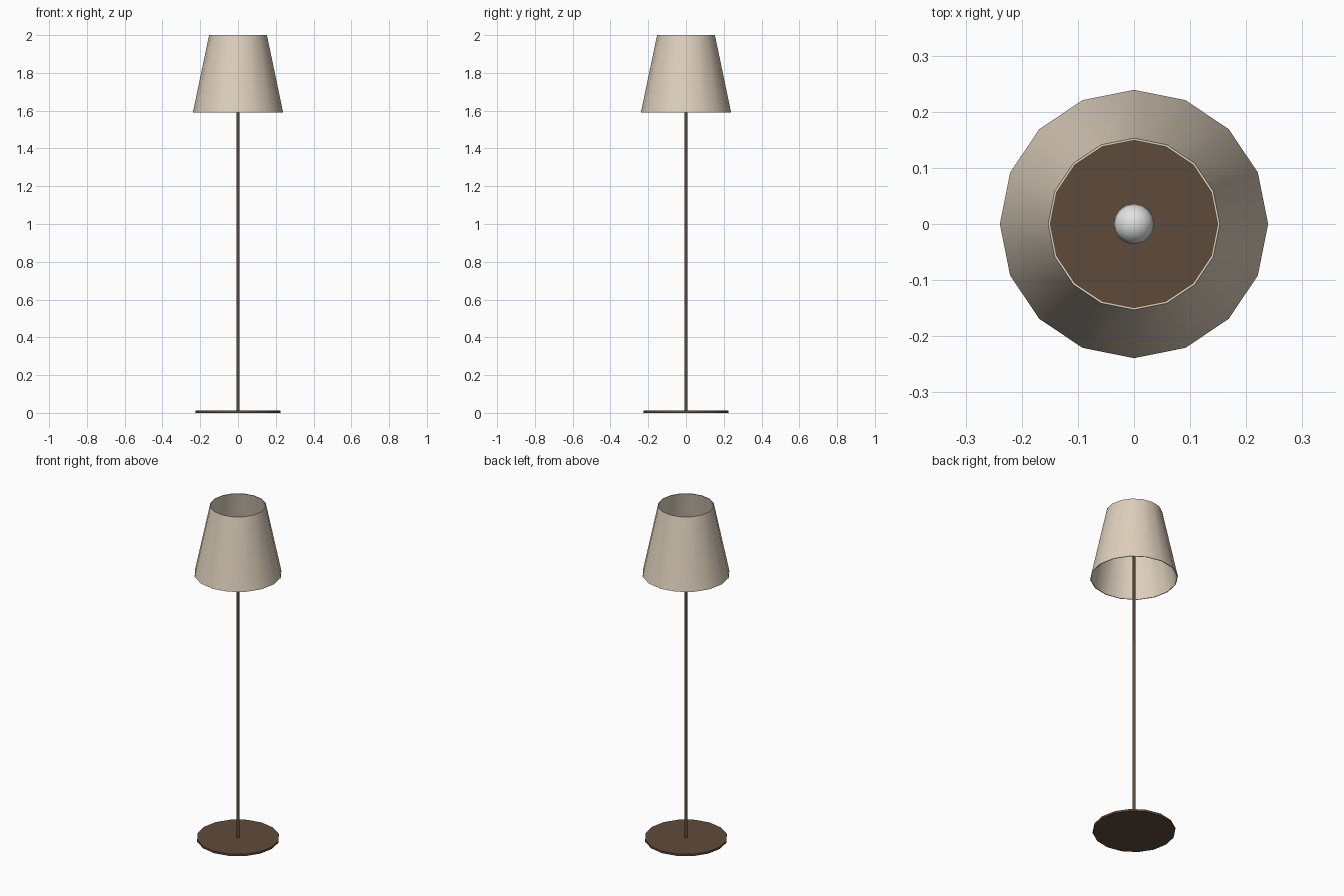
import bpy, math

if "Cube" in bpy.data.objects:
    bpy.data.objects.remove(bpy.data.objects["Cube"])


def material(name, srgb):
    m = bpy.data.materials.new(name)
    lin = [((c / 255 + 0.055) / 1.055) ** 2.4 for c in srgb]
    m.diffuse_color = (*lin, 1)
    m.use_nodes = True
    m.node_tree.nodes["Principled BSDF"].inputs["Base Color"].default_value = m.diffuse_color
    return m


def lathe(name, profile, mat, sides=16, closed=False, angle=40):
    """Revolve (radius, z) points round the z axis; radius 0 makes a pole."""
    verts, rings, faces = [], [], []
    for r, z in profile:
        n = sides if r > 0 else 1
        start = len(verts)
        for i in range(n):
            a = math.tau * i / sides
            verts.append((r * math.cos(a), r * math.sin(a), z))
        rings.append([start + i % n for i in range(sides)])
    pairs = list(zip(rings, rings[1:]))
    if closed:
        pairs.append((rings[-1], rings[0]))
    for a, b in pairs:
        for i in range(sides):
            j = (i + 1) % sides
            faces.append(list(dict.fromkeys((a[i], a[j], b[j], b[i]))))
    mesh = bpy.data.meshes.new(name)
    mesh.from_pydata(verts, [], faces)
    mesh.materials.append(mat)
    obj = bpy.data.objects.new(name, mesh)
    bpy.context.collection.objects.link(obj)
    bpy.ops.object.select_all(action='DESELECT')
    obj.select_set(True)
    bpy.context.view_layer.objects.active = obj
    bpy.ops.object.shade_smooth_by_angle(angle=math.radians(angle))
    return obj


brown = material("dark brown metal", (95, 75, 59))
linen = material("beige fabric", (222, 208, 189))
white = material("bulb white", (226, 226, 226))

# Flat round foot
lathe("base", [(0, 0), (0.225, 0), (0.225, 0.012), (0, 0.012)], brown)

# Two-section stem, slightly slimmer above the joint
lathe("pole", [(0, 0.01), (0.009, 0.01), (0.009, 1.19), (0.0075, 1.19),
               (0.0075, 1.75), (0, 1.75)], brown, 12)

# Lamp holder
lathe("socket", [(0, 1.74), (0.018, 1.74), (0.018, 1.79), (0, 1.79)], brown, 12)

# Round bulb
arc = [math.pi * i / 10 for i in range(11)]
lathe("bulb", [(0.036 * math.sin(t) if 0 < i < 10 else 0, 1.815 - 0.036 * math.cos(t))
               for i, t in enumerate(arc)], white)

# Thin-walled open shade
lathe("shade", [(0.239, 1.59), (0.153, 2.0), (0.149, 2.0), (0.235, 1.59)], linen, closed=True)
